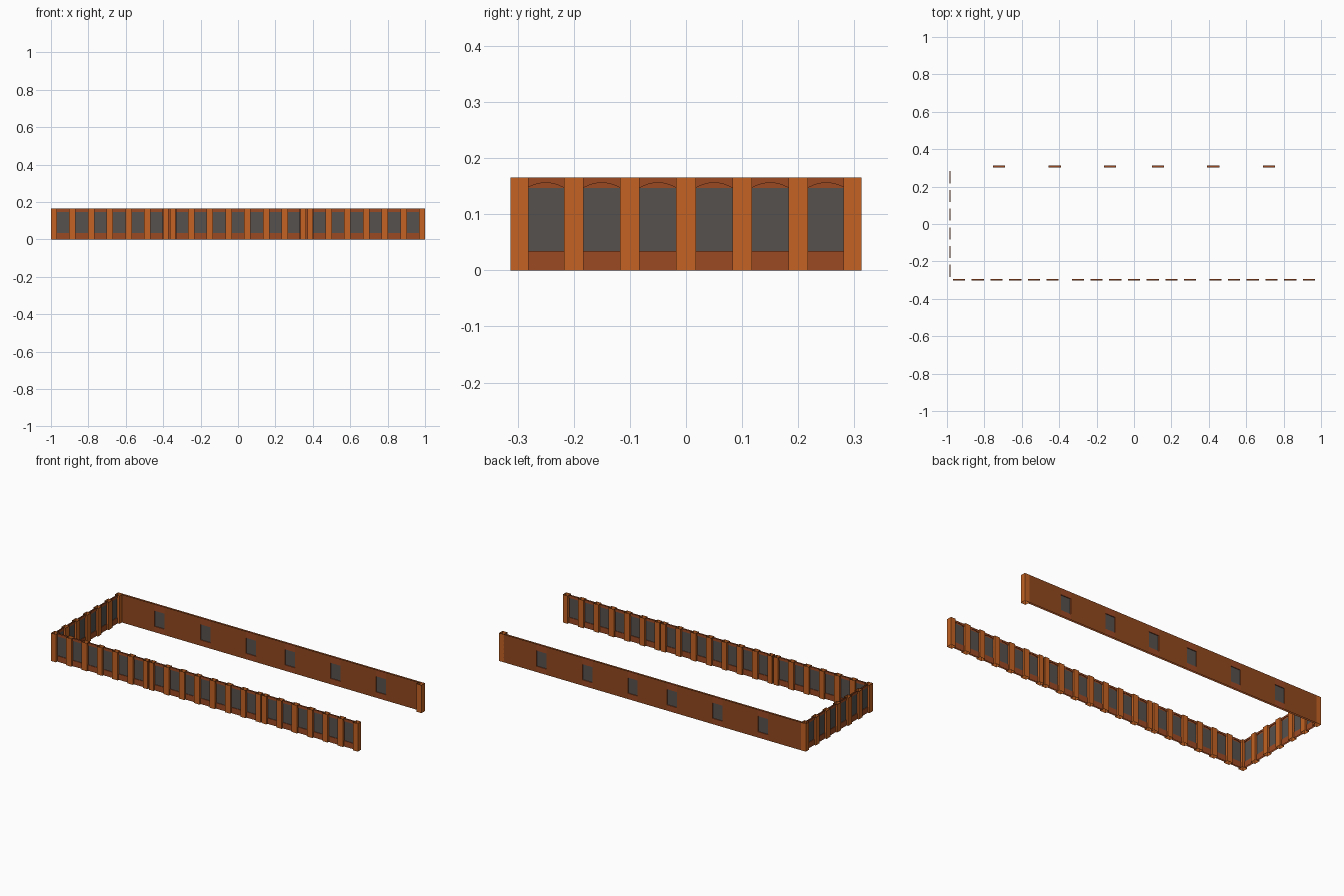
import bpy, bmesh, math
from mathutils import Vector, Matrix

if "Cube" in bpy.data.objects:
    bpy.data.objects.remove(bpy.data.objects["Cube"])

H = 0.165          # wall height
HALF = 0.0325      # half window width
SILL = 0.034


def mat(name, rgb):
    m = bpy.data.materials.new(name)
    lin = [((c / 255 + 0.055) / 1.055) ** 2.4 if c > 10 else c / 3295 for c in rgb]
    m.diffuse_color = (*lin, 1)
    m.use_nodes = True
    m.node_tree.nodes["Principled BSDF"].inputs["Base Color"].default_value = m.diffuse_color
    return m


MATS = [mat("orange brown", (195, 98, 34)), mat("panel brown", (156, 74, 35)),
        mat("glass grey", (86, 81, 78)), mat("wall brown", (146, 72, 30))]
ORANGE, PANEL, GLASS, WALL = range(4)


def face(bm, pts, normal, mi):
    f = bm.faces.new([bm.verts.new(p) for p in pts])
    f.normal_update()
    if f.normal.dot(Vector(normal)) < 0:
        f.normal_flip()
    f.material_index = mi


def sheet(bm, x0, x1, z0, z1, y, side, mi):
    face(bm, [(x0, y, z0), (x1, y, z0), (x1, y, z1), (x0, y, z1)], (0, side, 0), mi)


def to_mesh(bm, name):
    me = bpy.data.meshes.new(name)
    bm.to_mesh(me)
    bm.free()
    for m in MATS:
        me.materials.append(m)
    return me


def place(name, me, loc, rot=0):
    ob = bpy.data.objects.new(name, me)
    ob.location = loc
    ob.rotation_euler[2] = rot
    bpy.context.collection.objects.link(ob)


def window_mesh(name, glass_top, rise, depth, frame):
    """Double-sided window bay, recessed glass under a shallow arch; local front is -y."""
    bm = bmesh.new()
    n = 8 if rise else 1
    arch = []
    for i in range(n + 1):
        t = 2 * i / n - 1
        arch.append((t * HALF, glass_top + rise * (1 - t * t)))
    for s in (-1, 1):
        y, g = s * depth, s * 0.0008
        sheet(bm, -HALF, HALF, 0, SILL, y, s, frame)
        sheet(bm, -HALF, HALF, SILL, glass_top, g, s, GLASS)
        face(bm, [(-HALF, g, SILL), (HALF, g, SILL), (HALF, y, SILL), (-HALF, y, SILL)],
             (0, 0, 1), frame)
        for x in (-HALF, HALF):
            face(bm, [(x, g, SILL), (x, y, SILL), (x, y, glass_top), (x, g, glass_top)],
                 (-x, 0, 0), frame)
        for (xa, za), (xb, zb) in zip(arch, arch[1:]):
            face(bm, [(xa, y, za), (xb, y, zb), (xb, y, H), (xa, y, H)], (0, s, 0), frame)
            face(bm, [(xa, g, za), (xb, g, zb), (xb, y, zb), (xa, y, za)], (0, 0, -1), frame)
        if rise:  # infill between the glass and the arch
            face(bm, [(x, g, z) for x, z in arch], (0, s, 0), PANEL)
    return to_mesh(bm, name)


def pillar_mesh(name, w, d):
    """Open-ended square tube."""
    bm = bmesh.new()
    c = [(-w / 2, -d / 2), (w / 2, -d / 2), (w / 2, d / 2), (-w / 2, d / 2)]
    for a, b in zip(c, c[1:] + c[:1]):
        face(bm, [(*a, 0), (*b, 0), (*b, H), (*a, H)], (a[0] + b[0], a[1] + b[1], 0), ORANGE)
    return to_mesh(bm, name)


bay = window_mesh("arched_window", 0.147, 0.009, 0.004, PANEL)
back_bay = window_mesh("back_window", 0.126, 0, 0.0055, PANEL)
pillar = pillar_mesh("pillar", 0.035, 0.028)
half_pillar = pillar_mesh("paired_pillar", 0.030, 0.028)
corner = pillar_mesh("corner_post", 0.032, 0.032)

FY, LX, BY = -0.297, -0.985, 0.3075

# Front wall: three groups of bays
for centre, count in ((-0.685, 6), (0, 7), (0.685, 6)):
    x0 = centre - (count - 1) * 0.05
    for i in range(count):
        place("front_window", bay, (x0 + i * 0.1, FY, 0))
        if i:
            place("front_pillar", pillar, (x0 + i * 0.1 - 0.05, FY, 0))

# Paired pillars with a recessed joint between the groups
for s in (-1, 1):
    for o in (-0.0195, 0.0195):
        place("paired_pillar", half_pillar, (s * 0.3675 + o, FY, 0))
    bm = bmesh.new()
    for d in (-1, 1):
        sheet(bm, -0.0045, 0.0045, 0, H, d * 0.004, d, PANEL)
    place("joint_strip", to_mesh(bm, "joint_strip"), (s * 0.3675, FY, 0))

# Left wall
for i in range(6):
    y = -0.25 + i * 0.1
    place("side_window", bay, (LX, y, 0), -math.pi / 2)
    if i:
        place("side_pillar", pillar, (LX, y - 0.05, 0), -math.pi / 2)

# Back wall: plain sheets between six windows
xs = [-0.722, -0.424, -0.128, 0.128, 0.424, 0.722]
bm = bmesh.new()
starts = [-0.97] + [x + HALF for x in xs]
ends = [x - HALF for x in xs] + [0.97]
for a, b in zip(starts, ends):
    for s in (-1, 1):
        sheet(bm, a, b, 0, H, s * 0.0055, s, WALL)
place("back_wall", to_mesh(bm, "back_wall"), (0, BY, 0))
for x in xs:
    place("back_window", back_bay, (x, BY, 0))

# Corner posts
for x in (-0.984, 0.984):
    for y in (-0.297, 0.297):
        place("corner_post", corner, (x, y, 0))
